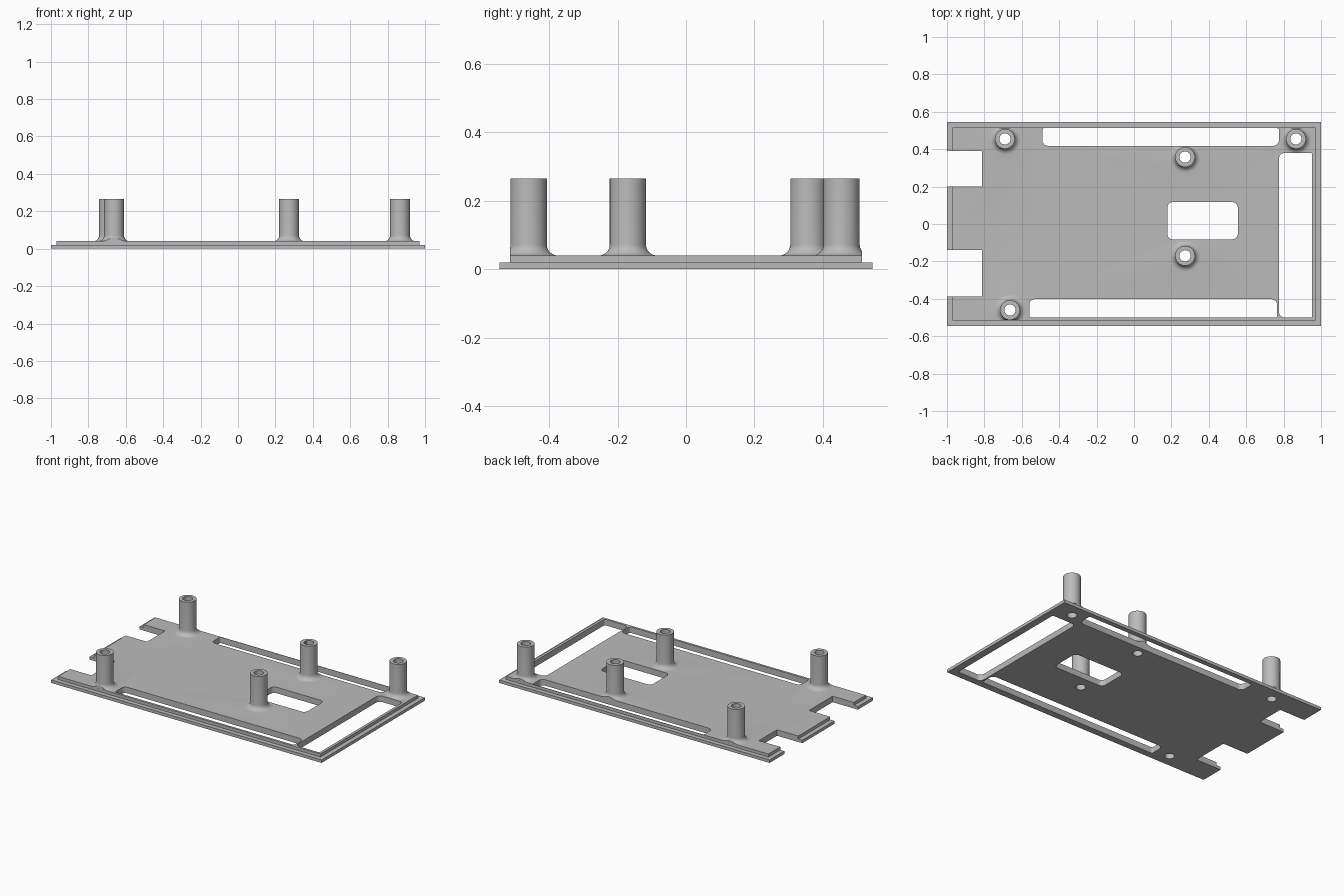
import bpy, bmesh, math

cube = bpy.data.objects.get("Cube")
if cube:
    bpy.data.objects.remove(cube, do_unlink=True)

grey = bpy.data.materials.new("plain grey")
grey.use_nodes = True
grey.diffuse_color = (0.5, 0.5, 0.5, 1)
grey.node_tree.nodes["Principled BSDF"].inputs["Base Color"].default_value = (0.5, 0.5, 0.5, 1)

PLATE_TOP, POST_TOP = 0.04, 0.265


def finish(name, bm):
    bmesh.ops.recalc_face_normals(bm, faces=bm.faces)
    mesh = bpy.data.meshes.new(name)
    bm.to_mesh(mesh)
    bm.free()
    mesh.materials.append(grey)
    obj = bpy.data.objects.new(name, mesh)
    bpy.context.collection.objects.link(obj)
    return obj


def rounded_box(name, x, y, z, corner=None):
    """Box between the given ranges; corner(x, y) gives each upright edge's radius."""
    bm = bmesh.new()
    loop = []
    for i, (px, py) in enumerate([(x[0], y[0]), (x[1], y[0]), (x[1], y[1]), (x[0], y[1])]):
        r = corner(px, py) if corner else 0
        if not r:
            loop.append((px, py))
            continue
        cx = px + (r if px == x[0] else -r)
        cy = py + (r if py == y[0] else -r)
        for k in range(9):
            a = math.pi + (i + k / 8) * math.pi / 2
            loop.append((cx + r * math.cos(a), cy + r * math.sin(a)))
    face = bm.faces.new([bm.verts.new((px, py, z[0])) for px, py in loop])
    top = bmesh.ops.extrude_face_region(bm, geom=[face])["geom"]
    bmesh.ops.translate(bm, vec=(0, 0, z[1] - z[0]),
                        verts=[v for v in top if isinstance(v, bmesh.types.BMVert)])
    return finish(name, bm)


def lathe(name, profile, x, y, segments=48):
    """Closed solid of revolution; the profile starts and ends on the axis."""
    bm = bmesh.new()
    verts = [bm.verts.new((r, 0, z)) for r, z in profile]
    edges = [bm.edges.new(pair) for pair in zip(verts, verts[1:])]
    bmesh.ops.spin(bm, geom=verts + edges, cent=(0, 0, 0), axis=(0, 0, 1),
                   angle=math.tau, steps=segments, use_duplicate=False)
    bmesh.ops.remove_doubles(bm, verts=bm.verts, dist=1e-5)
    bmesh.ops.translate(bm, verts=bm.verts, vec=(x, y, 0))
    return finish(name, bm)


def combine(target, tool, operation):
    mod = target.modifiers.new(operation.lower(), "BOOLEAN")
    mod.operation, mod.solver, mod.object = operation, "EXACT", tool
    bpy.context.view_layer.objects.active = target
    bpy.ops.object.modifier_apply(modifier=mod.name)
    mesh = tool.data
    bpy.data.objects.remove(tool, do_unlink=True)
    bpy.data.meshes.remove(mesh)


# Stepped base plate
plate = rounded_box("base_plate", (-1, 1), (-0.545, 0.545), (0, 0.02))
combine(plate, rounded_box("raised_step", (-0.97, 0.97), (-0.515, 0.515), (0.01, PLATE_TOP)), "UNION")

# Standoff posts with flared feet, trimmed to the raised step
R, FLARE = 0.053, 0.032
profile = [(0, 0.01), (R + FLARE, 0.01)]
for k in range(9):
    a = k / 8 * math.pi / 2
    profile.append((R + FLARE * (1 - math.sin(a)), PLATE_TOP + FLARE * (1 - math.cos(a))))
profile += [(R, POST_TOP), (0, POST_TOP)]
posts = [(-0.69, 0.455), (0.866, 0.455), (0.273, 0.358), (0.273, -0.17), (-0.663, -0.46)]
for x, y in posts:
    post = lathe("post", profile, x, y)
    combine(post, rounded_box("trim", (-0.96, 0.96), (-0.5145, 0.5145), (0, 1)), "INTERSECT")
    combine(plate, post, "UNION")

# Slots, window and edge notches, kept low enough to spare the posts
DEEP = (-0.1, 0.12)
BIG, SMALL = 0.03, 0.008
cutters = [
    rounded_box("back_slot", (-0.49, 0.775), (0.418, 0.512), DEEP, lambda x, y: BIG if y < 0.45 else SMALL),
    rounded_box("front_slot", (-0.56, 0.765), (-0.5, -0.402), DEEP, lambda x, y: BIG if y > -0.45 else SMALL),
    rounded_box("side_slot", (0.775, 0.952), (-0.5, 0.38), DEEP, lambda x, y: BIG if x < 0.9 else SMALL),
    rounded_box("window", (0.178, 0.555), (-0.082, 0.117), DEEP, lambda x, y: BIG),
    rounded_box("back_notch", (-1.1, -0.813), (0.2, 0.39), DEEP),
    rounded_box("front_notch", (-1.1, -0.813), (-0.387, -0.138), DEEP),
]
for cutter in cutters:
    combine(plate, cutter, "DIFFERENCE")

# Screw holes right through the posts
for x, y in posts:
    hole = lathe("screw_hole", [(0, -0.1), (0.03, -0.1), (0.03, 0.4), (0, 0.4)], x, y, 32)
    combine(plate, hole, "DIFFERENCE")

plate.name = "mounting_plate_with_posts"
bpy.ops.object.select_all(action="DESELECT")
plate.select_set(True)
bpy.context.view_layer.objects.active = plate
bpy.ops.object.shade_smooth_by_angle(angle=math.radians(30))
